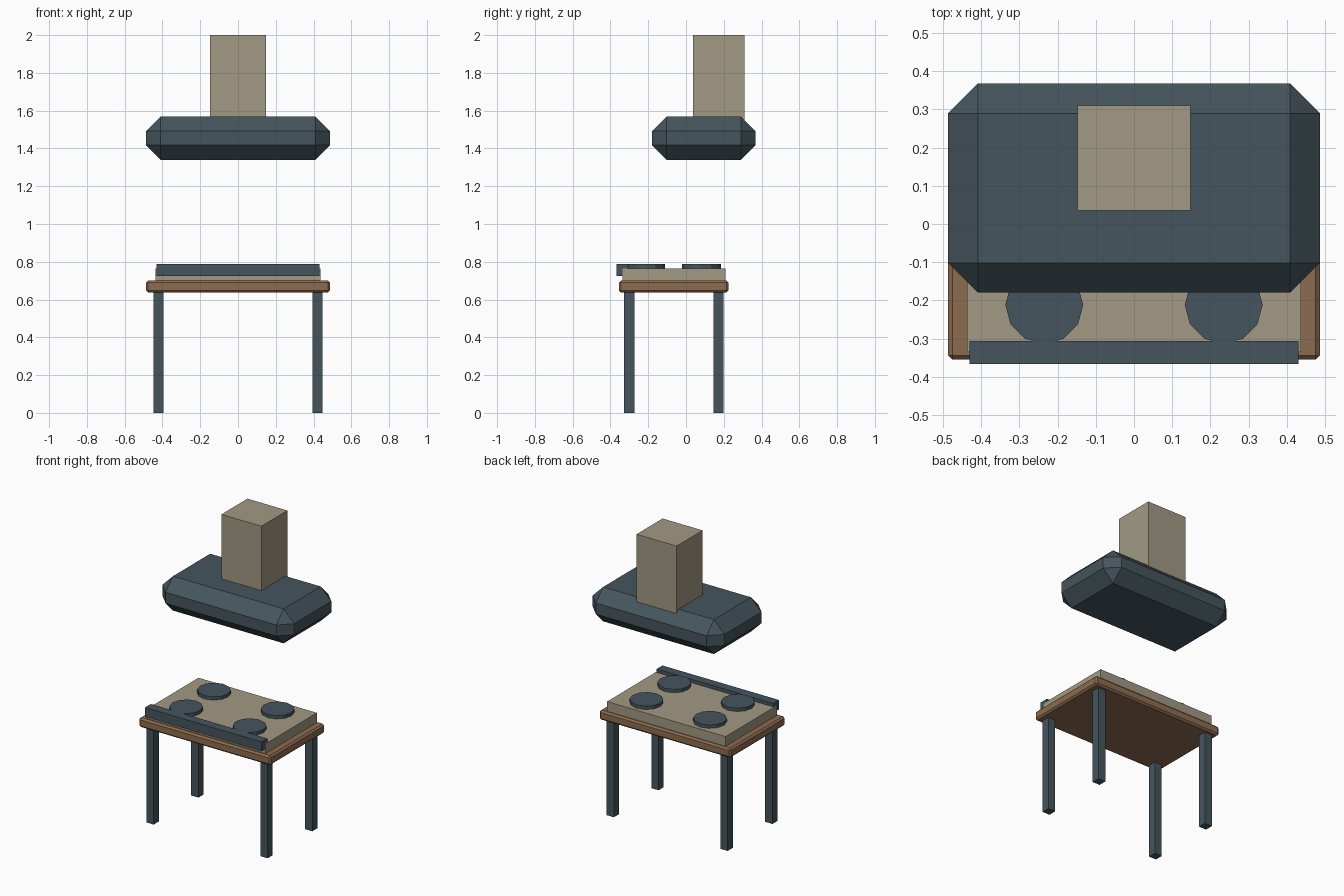
import bpy, bmesh
from mathutils import Matrix, Vector

if "Cube" in bpy.data.objects:
    bpy.data.objects.remove(bpy.data.objects["Cube"])


def material(name, rgb):
    m = bpy.data.materials.new(name)
    m.diffuse_color = (*rgb, 1)
    m.use_nodes = True
    m.node_tree.nodes["Principled BSDF"].inputs["Base Color"].default_value = m.diffuse_color
    return m


SLATE = material("slate", (0.06, 0.09, 0.11))
BEIGE = material("beige", (0.36, 0.32, 0.23))
WOOD = material("wood", (0.27, 0.15, 0.08))


def finish(name, bm, mat):
    mesh = bpy.data.meshes.new(name)
    bm.to_mesh(mesh)
    bm.free()
    mesh.materials.append(mat)
    ob = bpy.data.objects.new(name, mesh)
    bpy.context.collection.objects.link(ob)
    return ob


def box(name, lo, hi, mat, bevel=0):
    """Box between two corners, with an optional one-step chamfer."""
    lo, hi = Vector(lo), Vector(hi)
    bm = bmesh.new()
    bmesh.ops.create_cube(bm, size=1, matrix=Matrix.Translation((lo + hi) / 2)
                          @ Matrix.Diagonal((*(hi - lo), 1)))
    ob = finish(name, bm, mat)
    if bevel:
        mod = ob.modifiers.new("chamfer", 'BEVEL')
        mod.width = bevel
        mod.segments = 1
        mod.limit_method = 'NONE'
    return ob


def disc(name, x, y, z0, z1, r, mat):
    bm = bmesh.new()
    # rotate so a corner points along x
    bmesh.ops.create_cone(bm, cap_ends=True, segments=12, radius1=r, radius2=r,
                          depth=z1 - z0,
                          matrix=Matrix.Translation((x, y, (z0 + z1) / 2)))
    return finish(name, bm, mat)


# Table
box("table_top", (-0.487, -0.355, 0.637), (0.487, 0.225, 0.70), WOOD, 0.011)
for sx, side in ((-1, "left"), (1, "right")):
    for y, row in ((-0.30, "front"), (0.172, "back")):
        x = sx * 0.421
        box(f"{row}_{side}_leg", (x - 0.027, y - 0.027, 0),
            (x + 0.027, y + 0.027, 0.645), SLATE)

# Cooktop with four burners and a control bar along the front
box("cooktop", (-0.438, -0.335, 0.695), (0.438, 0.208, 0.765), BEIGE)
for sx, side in ((-1, "left"), (1, "right")):
    for y, row in ((-0.212, "front"), (0.082, "back")):
        disc(f"{row}_{side}_burner", sx * 0.235, y, 0.765, 0.787, 0.102, SLATE)
box("control_bar", (-0.431, -0.367, 0.726), (0.431, -0.306, 0.788), SLATE)

# Extractor hood and chimney
box("hood", (-0.487, -0.18, 1.34), (0.487, 0.368, 1.57), SLATE, 0.078)
box("chimney", (-0.148, 0.036, 1.54), (0.148, 0.311, 2.0), BEIGE)
